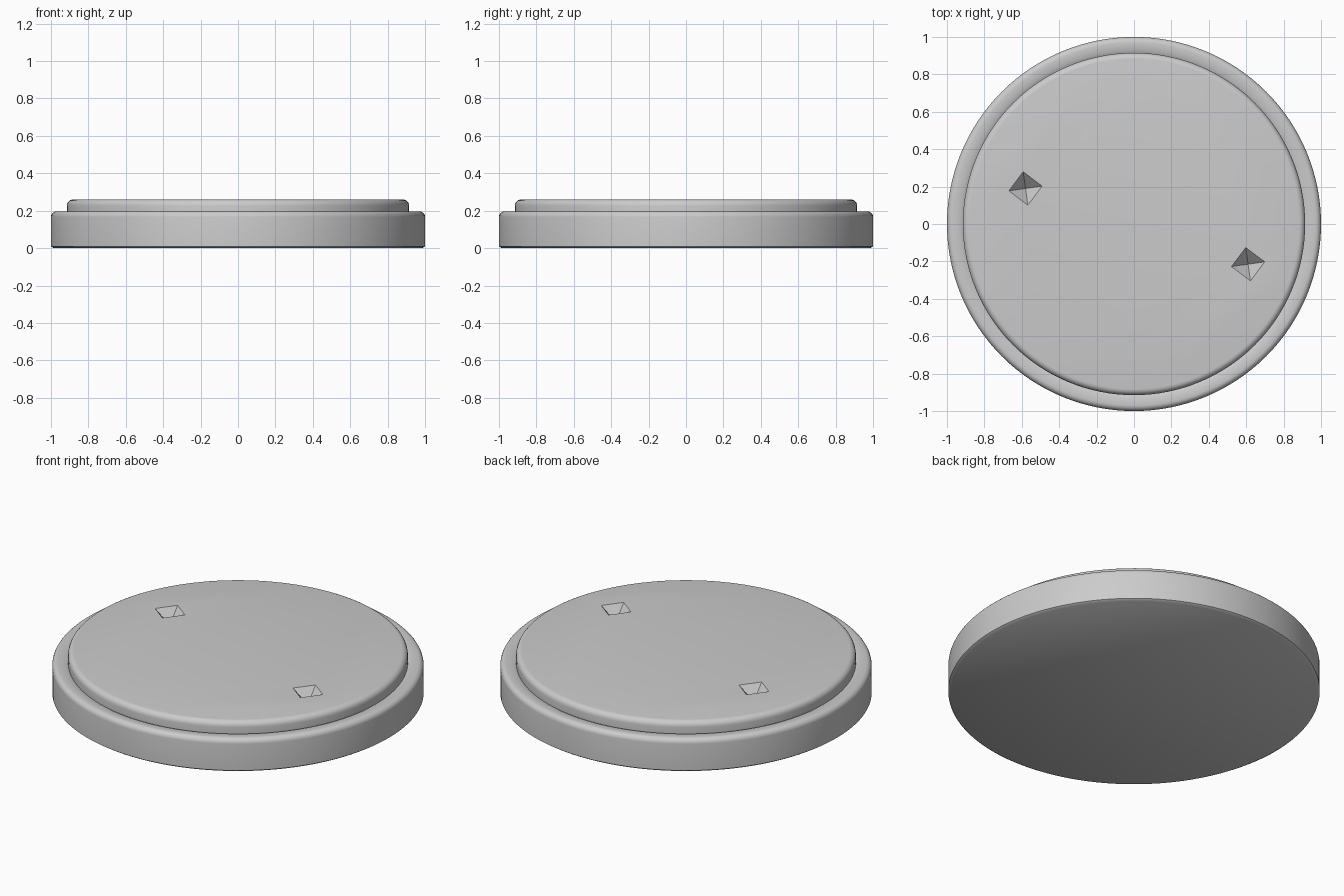
import bpy, bmesh, math
from mathutils import Matrix

old = bpy.data.objects.get("Cube")
if old:
    bpy.data.objects.remove(old, do_unlink=True)

SEGMENTS = 128
TOP = 0.26

grey = bpy.data.materials.new("plain grey")
grey.use_nodes = True
grey.diffuse_color = (0.6, 0.6, 0.6, 1)
grey.node_tree.nodes["Principled BSDF"].inputs["Base Color"].default_value = (0.6, 0.6, 0.6, 1)


def make_object(name, bm):
    bmesh.ops.recalc_face_normals(bm, faces=bm.faces)
    mesh = bpy.data.meshes.new(name)
    bm.to_mesh(mesh)
    bm.free()
    mesh.materials.append(grey)
    obj = bpy.data.objects.new(name, mesh)
    bpy.context.collection.objects.link(obj)
    return obj


def arc(radius, height, size):
    """Rounded outer corner, from the wall up to the flat."""
    steps = [math.pi / 2 * i / 5 for i in range(6)]
    return [(radius - size + size * math.cos(a), height - size + size * math.sin(a))
            for a in steps]


# Stepped disc, turned from one profile: base wall, rim, raised centre
profile = [(0.985, 0), (1, 0.01)] + arc(1, 0.197, 0.03)
profile += [(0.93, 0.195), (0.915, 0.188)] + arc(0.915, TOP, 0.033)

bm = bmesh.new()
rings = []
for r, z in profile:
    rings.append([bm.verts.new((r * math.cos(t), r * math.sin(t), z))
                  for t in (2 * math.pi * i / SEGMENTS for i in range(SEGMENTS))])
for low, high in zip(rings, rings[1:]):
    for i in range(SEGMENTS):
        j = (i + 1) % SEGMENTS
        bm.faces.new((low[i], low[j], high[j], high[i]))
bm.faces.new(rings[0])
bm.faces.new(rings[-1])
disc = make_object("stepped_disc", bm)

# Two square, pointed notches sunk into the top
for side, (x, y) in {"right": (-0.58, 0.19), "left": (0.61, -0.215)}.items():
    bm = bmesh.new()
    depth = 0.08
    bmesh.ops.create_cone(bm, cap_ends=True, segments=4, radius1=0.0, radius2=0.18,
                          depth=2 * depth,
                          matrix=Matrix.Translation((x, y, TOP)) @ Matrix.Rotation(math.radians(8), 4, "Z"))
    bmesh.ops.remove_doubles(bm, verts=bm.verts, dist=0.0001)
    cutter = make_object(side + "_notch_cutter", bm)
    cutter.hide_render = True
    cutter.hide_viewport = True
    cut = disc.modifiers.new(side + "_notch", "BOOLEAN")
    cut.operation = "DIFFERENCE"
    cut.solver = "EXACT"
    cut.object = cutter

# Smooth walls and rounded corners, sharp creases
bpy.ops.object.select_all(action="DESELECT")
disc.select_set(True)
bpy.context.view_layer.objects.active = disc
bpy.ops.object.shade_smooth_by_angle(angle=math.radians(35))
